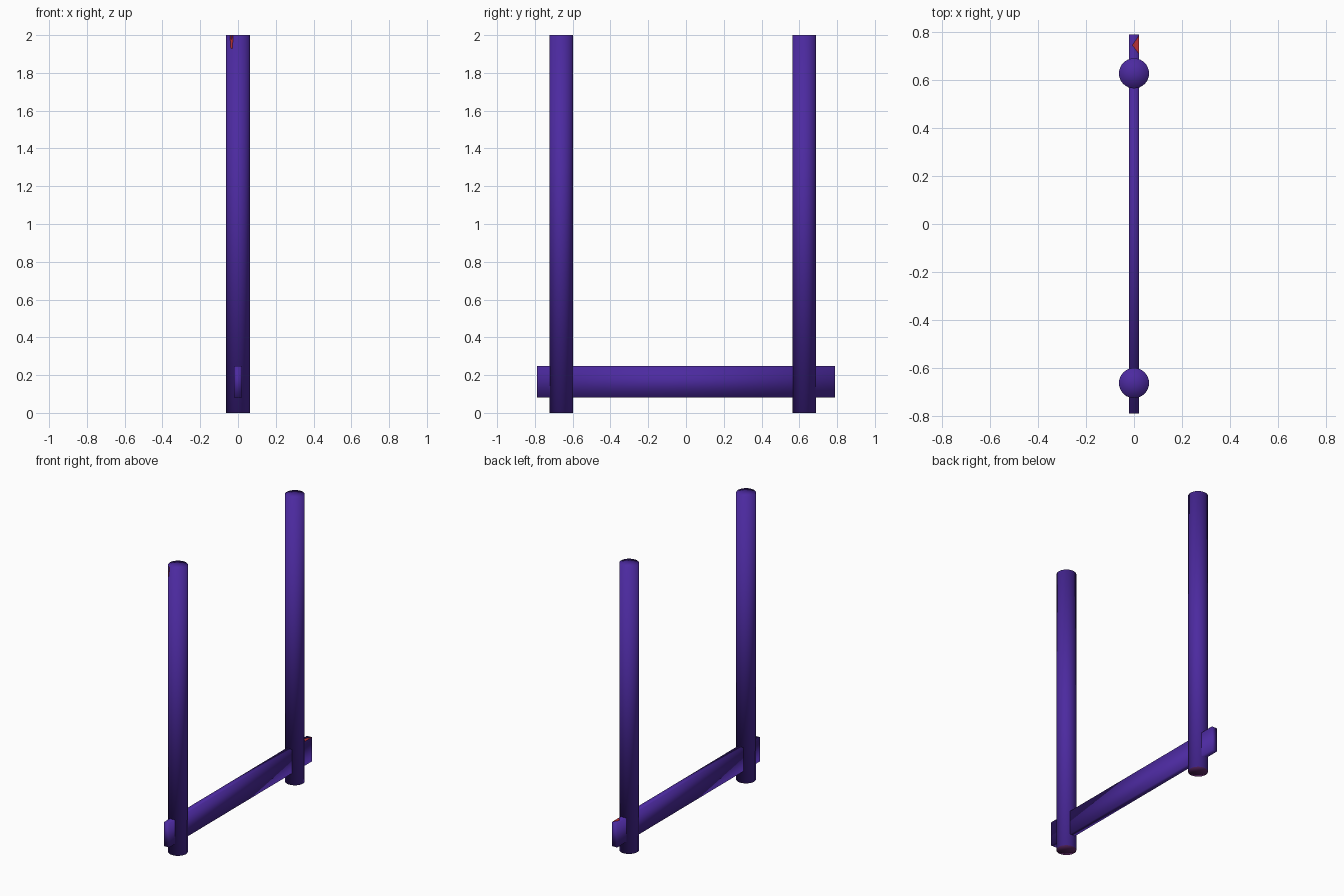
import bpy, bmesh, math
from mathutils import Matrix

if "Cube" in bpy.data.objects:
    bpy.data.objects.remove(bpy.data.objects["Cube"])


def material(name, colour):
    m = bpy.data.materials.new(name)
    m.diffuse_color = (*colour, 1)
    m.use_nodes = True
    m.node_tree.nodes["Principled BSDF"].inputs["Base Color"].default_value = m.diffuse_color
    return m


PURPLE = material("deep purple", (0.072, 0.023, 0.35))
RED = material("red fleck", (0.5, 0.03, 0.035))
WINE = material("dark wine", (0.11, 0.02, 0.13))


def finish(bm, name, mats, smooth=True):
    for f in bm.faces:
        f.smooth = smooth
        # undersides of the posts take the second colour
        if len(mats) > 1 and f.normal.z < -0.9:
            f.material_index = 1
    me = bpy.data.meshes.new(name)
    bm.to_mesh(me)
    bm.free()
    for m in mats:
        me.materials.append(m)
    ob = bpy.data.objects.new(name, me)
    bpy.context.collection.objects.link(ob)
    return ob


R = 0.0625
POSTS = {"front_post": -0.661, "back_post": 0.626}

# Two upright round posts, shaded softly over the end caps
for name, y in POSTS.items():
    bm = bmesh.new()
    bmesh.ops.create_cone(bm, cap_ends=True, cap_tris=True, segments=32,
                          radius1=R, radius2=R, depth=2,
                          matrix=Matrix.Translation((0, y, 1)))
    bmesh.ops.recalc_face_normals(bm, faces=bm.faces)
    finish(bm, name, [PURPLE, WINE])

# Flat cross rail running through both posts
bm = bmesh.new()
bmesh.ops.create_cube(bm, size=1, matrix=Matrix.Translation((0, 0, 0.166))
                      @ Matrix.Diagonal((0.04, 1.575, 0.167, 1)))
bmesh.ops.recalc_face_normals(bm, faces=bm.faces)
finish(bm, "cross_rail", [PURPLE])


# Small coloured marks as thin plates facing outwards
def plate(name, points, facing, mat):
    bm = bmesh.new()
    f = bm.faces.new([bm.verts.new(p) for p in points])
    f.normal_update()
    if sum(a * b for a, b in zip(f.normal, facing)) < 0:
        f.normal_flip()
    return finish(bm, name, [mat], False)


def on_front(x, z):
    return (x, POSTS["front_post"] - math.sqrt(R * R - x * x) - 0.0007, z)


plate("post_mark", [on_front(-0.043, 1.999), on_front(-0.038, 1.93),
                    on_front(-0.030, 1.93), on_front(-0.025, 1.999)],
      (0, -1, 0), RED)
plate("rail_mark", [(0.02, 0.782, 0.2502), (-0.007, 0.743, 0.2502),
                    (0.02, 0.708, 0.2502)], (0, 0, 1), RED)
